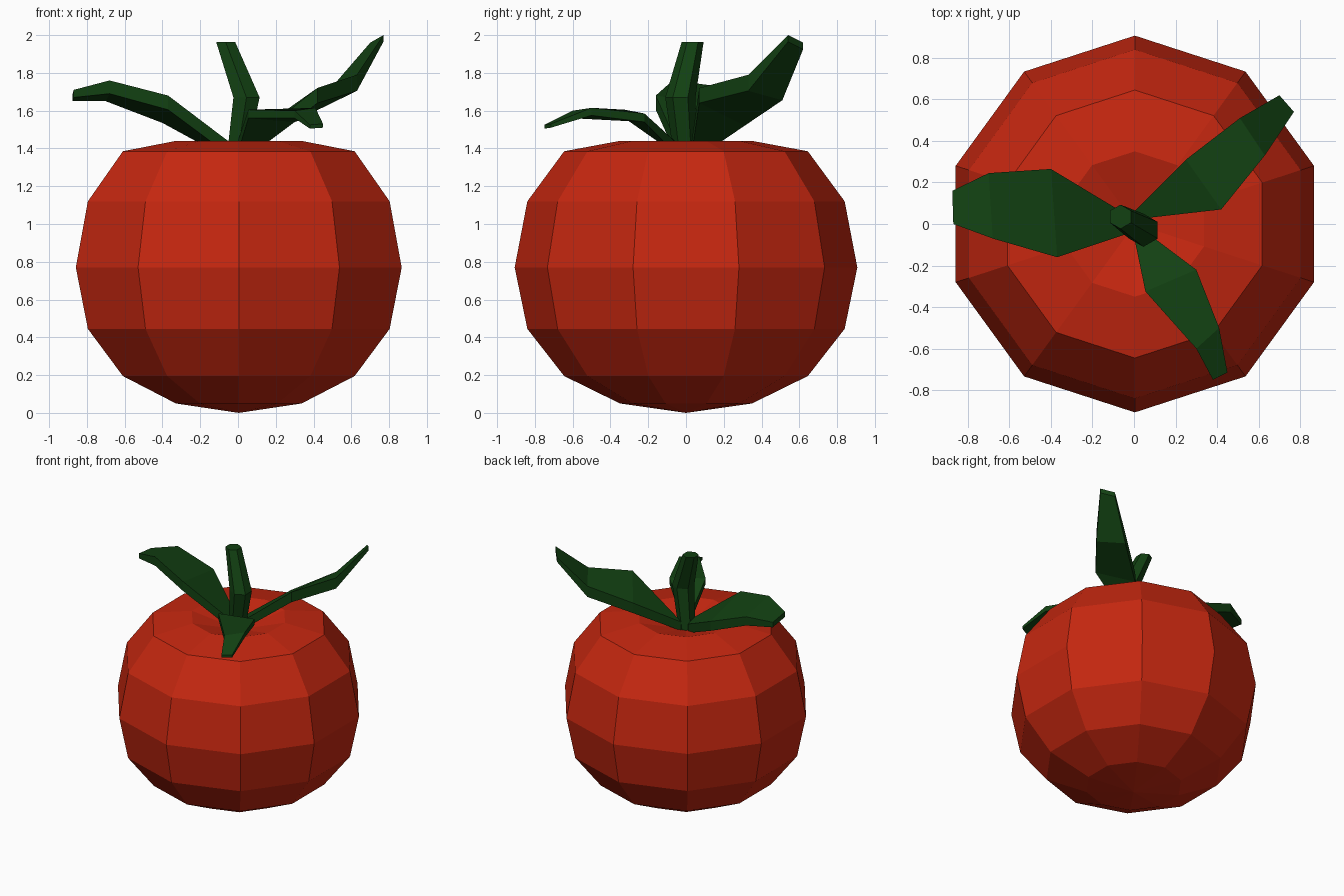
import bpy, bmesh, math
from mathutils import Vector

if "Cube" in bpy.data.objects:
    bpy.data.objects.remove(bpy.data.objects["Cube"])


def material(name, rgb):
    m = bpy.data.materials.new(name)
    m.diffuse_color = (*rgb, 1)
    m.use_nodes = True
    m.node_tree.nodes["Principled BSDF"].inputs["Base Color"].default_value = m.diffuse_color
    return m


red = material("tomato red", (0.56, 0.02, 0.005))
green = material("leaf green", (0.006, 0.052, 0.006))


def loft(name, rings, mat, bottom=None, top=None):
    """Skin a list of point rings; close ends with a pole or a flat cap."""
    bm = bmesh.new()
    vs = [[bm.verts.new(p) for p in ring] for ring in rings]
    n = len(vs[0])
    for a, b in zip(vs, vs[1:]):
        for i in range(n):
            j = (i + 1) % n
            bm.faces.new((a[i], a[j], b[j], b[i]))
    for ring, pole in ((vs[0], bottom), (vs[-1], top)):
        if pole is None:
            bm.faces.new(ring)
        else:
            p = bm.verts.new(pole)
            for i in range(n):
                bm.faces.new((ring[i], ring[(i + 1) % n], p))
    bmesh.ops.recalc_face_normals(bm, faces=bm.faces)
    me = bpy.data.meshes.new(name)
    bm.to_mesh(me)
    bm.free()
    me.materials.append(mat)
    ob = bpy.data.objects.new(name, me)
    bpy.context.collection.objects.link(ob)
    return ob


def circle(x, y, z, r, n, start=90):
    return [(x + r * math.cos(math.radians(start + 360 * i / n)),
             y + r * math.sin(math.radians(start + 360 * i / n)), z) for i in range(n)]


# Fruit: ten-sided, with a dip at the crown
profile = [(0.35, 0.05), (0.645, 0.195), (0.84, 0.445), (0.907, 0.77),
           (0.84, 1.12), (0.645, 1.385), (0.35, 1.44)]
loft("fruit", [circle(0.004, 0, z, r, 10) for r, z in profile], red,
     bottom=(0.004, 0, 0.0), top=(0.004, 0, 1.34))

# Stem: bent six-sided stalk
loft("stem", [circle(-0.01, 0, 1.33, 0.06, 6, 30),
              circle(0.045, -0.03, 1.67, 0.08, 6, 30),
              circle(-0.065, 0.035, 1.963, 0.058, 6, 30)], green)

# Leaves: stations of (one edge, other edge, thickness), from base to tip
leaves = {
    "left_leaf": [((-0.04, -0.05, 1.43), (-0.06, 0.06, 1.42), 0.07),
                  ((-0.37, -0.16, 1.68), (-0.40, 0.265, 1.61), 0.075),
                  ((-0.68, -0.07, 1.76), (-0.70, 0.245, 1.72), 0.07),
                  ((-0.87, 0.0, 1.71), (-0.875, 0.16, 1.69), 0.04)],
    "right_leaf": [((0.07, 0.03, 1.44), (0.0, 0.06, 1.42), 0.07),
                   ((0.42, 0.07, 1.72), (0.25, 0.31, 1.60), 0.08),
                   ((0.63, 0.33, 1.79), (0.51, 0.51, 1.74), 0.085),
                   ((0.77, 0.54, 2.0), (0.70, 0.62, 1.96), 0.035)],
    "front_leaf": [((0.0, -0.06, 1.44), (0.06, -0.04, 1.42), 0.06),
                   ((0.055, -0.325, 1.605), (0.30, -0.22, 1.585), 0.045),
                   ((0.30, -0.60, 1.60), (0.41, -0.50, 1.615), 0.04),
                   ((0.38, -0.75, 1.525), (0.45, -0.715, 1.53), 0.02)],
}
for name, stations in leaves.items():
    rings = []
    for a, b, t in stations:
        a, b, down = Vector(a), Vector(b), Vector((0, 0, -t))
        rings.append([a, b, b + down, a + down])
    loft(name, rings, green)
